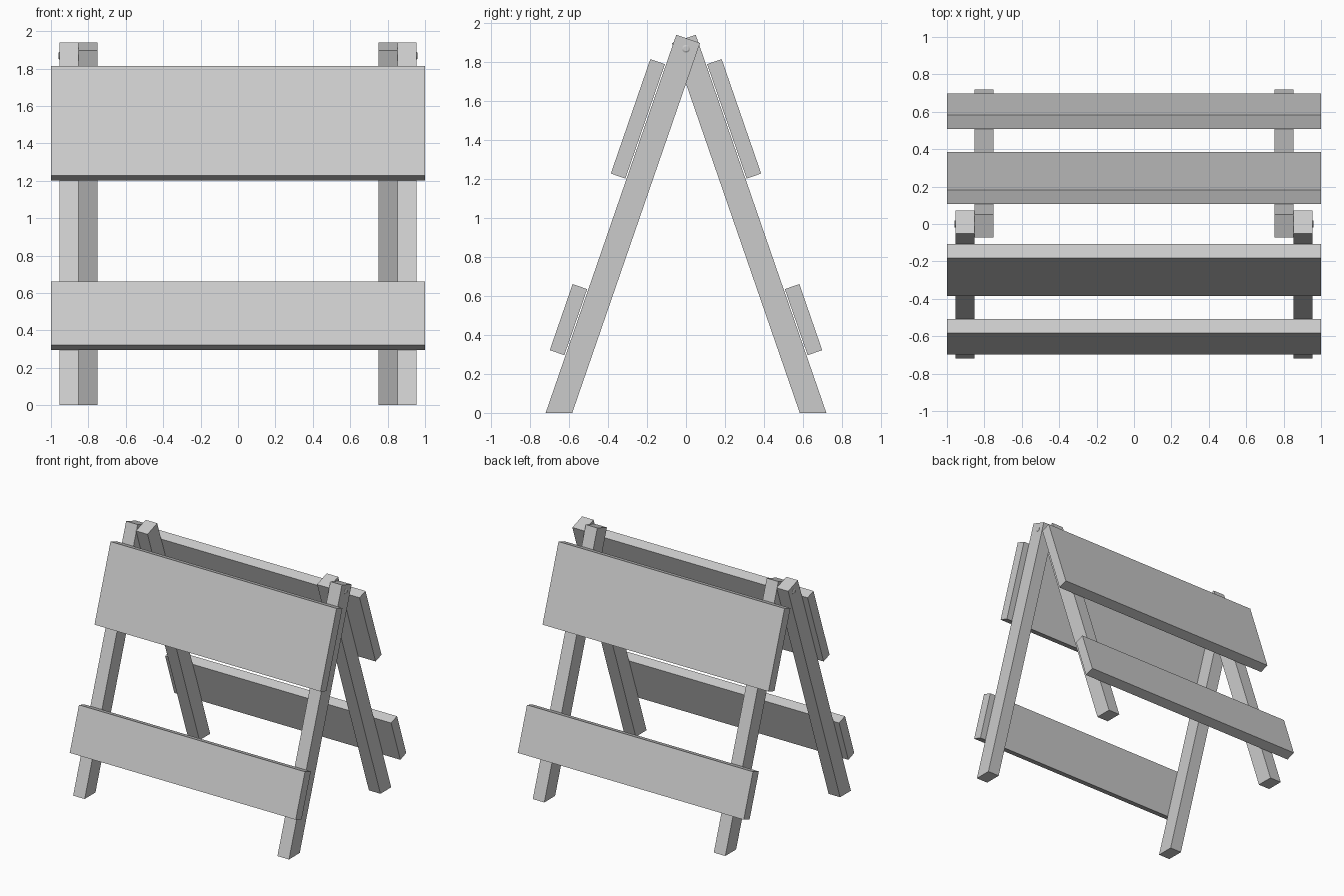
import bpy, bmesh, math
from mathutils import Vector

old = bpy.data.objects.get("Cube")
if old:
    bpy.data.objects.remove(old, do_unlink=True)

grey = bpy.data.materials.new("plain grey")
grey.use_nodes = True
GREY = (0.6, 0.6, 0.6, 1)
grey.diffuse_color = GREY
grey.node_tree.nodes["Principled BSDF"].inputs["Base Color"].default_value = GREY

# Frame of the sloping front: up the leg, and out of its face
FOOT_Y, SLOPE = -0.72, 0.3455
up = Vector((0, SLOPE, 1)).normalized()
out = Vector((0, -up.z, up.y))
foot = Vector((0, FOOT_Y, 0))


def finish(name, bm):
    bmesh.ops.recalc_face_normals(bm, faces=bm.faces)
    mesh = bpy.data.meshes.new(name)
    bm.to_mesh(mesh)
    bm.free()
    mesh.materials.append(grey)
    obj = bpy.data.objects.new(name, mesh)
    bpy.context.collection.objects.link(obj)
    return obj


def prism(name, profile, x0, x1, side):
    """Extrude a y-z profile along x; side -1 mirrors it to the back."""
    bm = bmesh.new()
    face = bm.faces.new([bm.verts.new((x0, p.y * side, p.z)) for p in profile])
    ext = bmesh.ops.extrude_face_region(bm, geom=[face])
    verts = [v for v in ext["geom"] if isinstance(v, bmesh.types.BMVert)]
    bmesh.ops.translate(bm, verts=verts, vec=(x1 - x0, 0, 0))
    return finish(name, bm)


# Legs are cut level at the floor and square at the top
top = foot + up * 2.052
width = 0.129
leg = [foot, Vector((0, FOOT_Y + width / up.z, 0)), top - out * width, top]


def board(z_low, z_high):
    """Plank profile lying just clear of the leg face."""
    gap, thick = 0.006, 0.079
    low = foot + up * (z_low / up.z) + out * gap
    high = foot + up * (z_high / up.z) + out * gap
    return [low, high, high + out * thick, low + out * thick]


for end, side, inner in (("front", 1, 0.853), ("back", -1, 0.75)):
    for hand, sx in (("left", 1), ("right", -1)):
        prism(f"{end}_{hand}_leg", leg, sx * inner, sx * (inner + 0.102), side)
    prism(f"{end}_upper_board", board(1.2, 1.787), -1, 1, side)
    prism(f"{end}_lower_board", board(0.294, 0.633), -1, 1, side)

# Hinge bolts with shallow domed heads
for hand, sx in (("left", 1), ("right", -1)):
    bm = bmesh.new()
    rings = []
    for x, r in ((0.76, 0.02), (0.957, 0.02), (0.961, 0.013)):
        rings.append([bm.verts.new((sx * x, r * math.cos(a), 1.868 + r * math.sin(a)))
                      for a in (i * math.tau / 16 for i in range(16))])
    for a, b in zip(rings, rings[1:]):
        for i in range(16):
            j = (i + 1) % 16
            bm.faces.new((a[i], a[j], b[j], b[i]))
    bm.faces.new(rings[0])
    bm.faces.new(rings[-1])
    finish(f"{hand}_hinge_bolt", bm)
